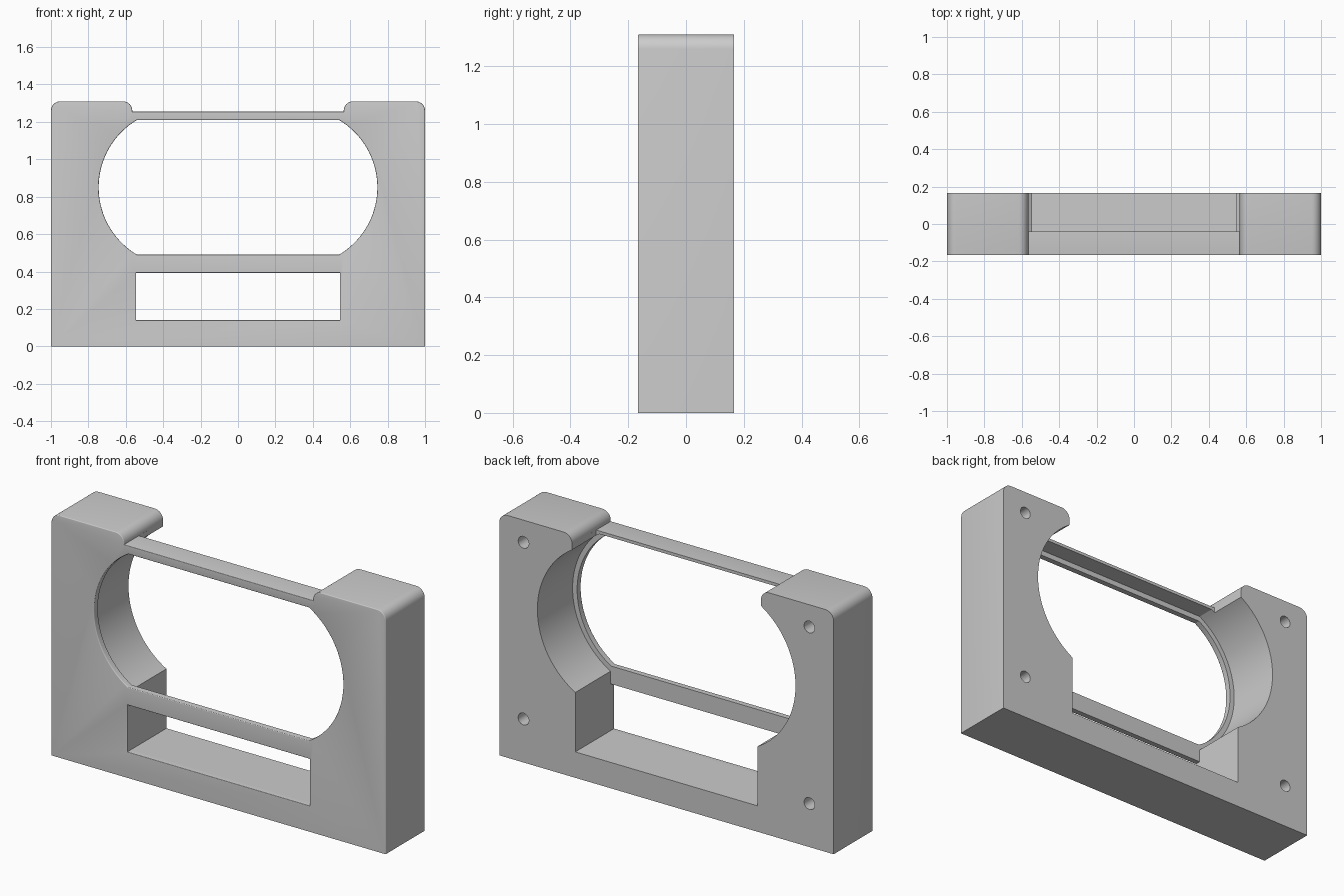
import bpy, bmesh, math

cube = bpy.data.objects.get("Cube")
if cube:
    bpy.data.objects.remove(cube, do_unlink=True)

FRONT, BACK, TOP = -0.167, 0.167, 1.31
CX, CZ = 0.326, 0.85          # centre of the round window ends
HALF = 0.545                  # half width of the lower slot and pocket

grey = bpy.data.materials.new("plain grey")
grey.use_nodes = True
colour = (0.6, 0.6, 0.6, 1)
grey.diffuse_color = colour
grey.node_tree.nodes["Principled BSDF"].inputs["Base Color"].default_value = colour


def arc(cx, cz, r, a0, a1, n):
    return [(cx + r * math.cos(a0 + (a1 - a0) * i / n),
             cz + r * math.sin(a0 + (a1 - a0) * i / n)) for i in range(n + 1)]


def mirrored(right_half):
    """Close a right half outline, listed bottom to top, with its mirror image."""
    return right_half + [(-x, z) for x, z in reversed(right_half)]


def box(half, z0, z1):
    return mirrored([(half, z0), (half, z1)])


def prism(name, outline, y0, y1):
    bm = bmesh.new()
    face = bm.faces.new([bm.verts.new((x, y0, z)) for x, z in outline])
    ext = bmesh.ops.extrude_face_region(bm, geom=[face])["geom"]
    moved = [v for v in ext if isinstance(v, bmesh.types.BMVert)]
    bmesh.ops.translate(bm, verts=moved, vec=(0, y1 - y0, 0))
    bmesh.ops.recalc_face_normals(bm, faces=bm.faces)
    mesh = bpy.data.meshes.new(name)
    bm.to_mesh(mesh)
    bm.free()
    obj = bpy.data.objects.new(name, mesh)
    bpy.context.collection.objects.link(obj)
    return obj


def round_end(r, height):
    """Arc of a window's right end, cut off at a height above and below centre."""
    a = math.asin(height / r)
    return arc(CX, CZ, r, -a, a, 36)


# Body outline: two rounded towers with a low bar between them
R = 0.05
tower = [(1, 0)] + arc(1 - R, TOP - R, R, 0, math.pi / 2, 8)
tower += arc(0.565 + R, TOP - R, R, math.pi / 2, math.pi, 8) + [(0.565, 1.255)]
frame = prism("frame", mirrored(tower), FRONT, BACK)
frame.data.materials.append(grey)

# Cutters: window, slot, rear pocket, open top behind the bar, screw holes
pocket_r = 0.446
pocket_h = math.sqrt(pocket_r ** 2 - (HALF - CX) ** 2)
pocket = [(HALF, 0.14)] + round_end(pocket_r, pocket_h)
cutters = [
    prism("pocket_cutter", mirrored(pocket), -0.134, 0.3),
    prism("window_cutter", mirrored(round_end(0.419, 0.36)), -0.3, 0),
    prism("slot_cutter", box(HALF, 0.14, 0.393), -0.3, 0),
    prism("open_top_cutter", box(0.5649, 1.15, 1.4), -0.04, 0.3),
]
for x in (-0.855, 0.855):
    for z in (0.235, 1.19):
        hole = arc(x, z, 0.032, 0, 2 * math.pi, 24)[:-1]
        cutters.append(prism("hole_cutter", hole, 0.03, 0.3))

for cutter in cutters:
    cutter.hide_render = True
    mod = frame.modifiers.new(cutter.name, "BOOLEAN")
    mod.operation = "DIFFERENCE"
    mod.solver = "EXACT"
    mod.object = cutter

bpy.context.view_layer.update()
depsgraph = bpy.context.evaluated_depsgraph_get()
carved = bpy.data.meshes.new_from_object(frame.evaluated_get(depsgraph))
frame.modifiers.clear()
frame.data = carved
for cutter in cutters:
    bpy.data.objects.remove(cutter, do_unlink=True)

# Soften every front edge except the one along the base
bm = bmesh.new()
bm.from_mesh(carved)
bmesh.ops.remove_doubles(bm, verts=bm.verts, dist=0.0001)
bm.normal_update()
rim = [e for e in bm.edges
       if all(abs(v.co.y - FRONT) < 0.001 for v in e.verts)
       and any(v.co.z > 0.001 for v in e.verts)
       and len(e.link_faces) == 2
       and e.calc_face_angle(0) > 0.5]
bmesh.ops.bevel(bm, geom=rim, offset=0.012, offset_type="OFFSET",
                segments=4, profile=0.5, affect="EDGES", clamp_overlap=True)
bm.to_mesh(carved)
bm.free()

if not carved.materials:
    carved.materials.append(grey)
bpy.ops.object.select_all(action="DESELECT")
frame.select_set(True)
bpy.context.view_layer.objects.active = frame
bpy.ops.object.shade_smooth_by_angle(angle=math.radians(30))
